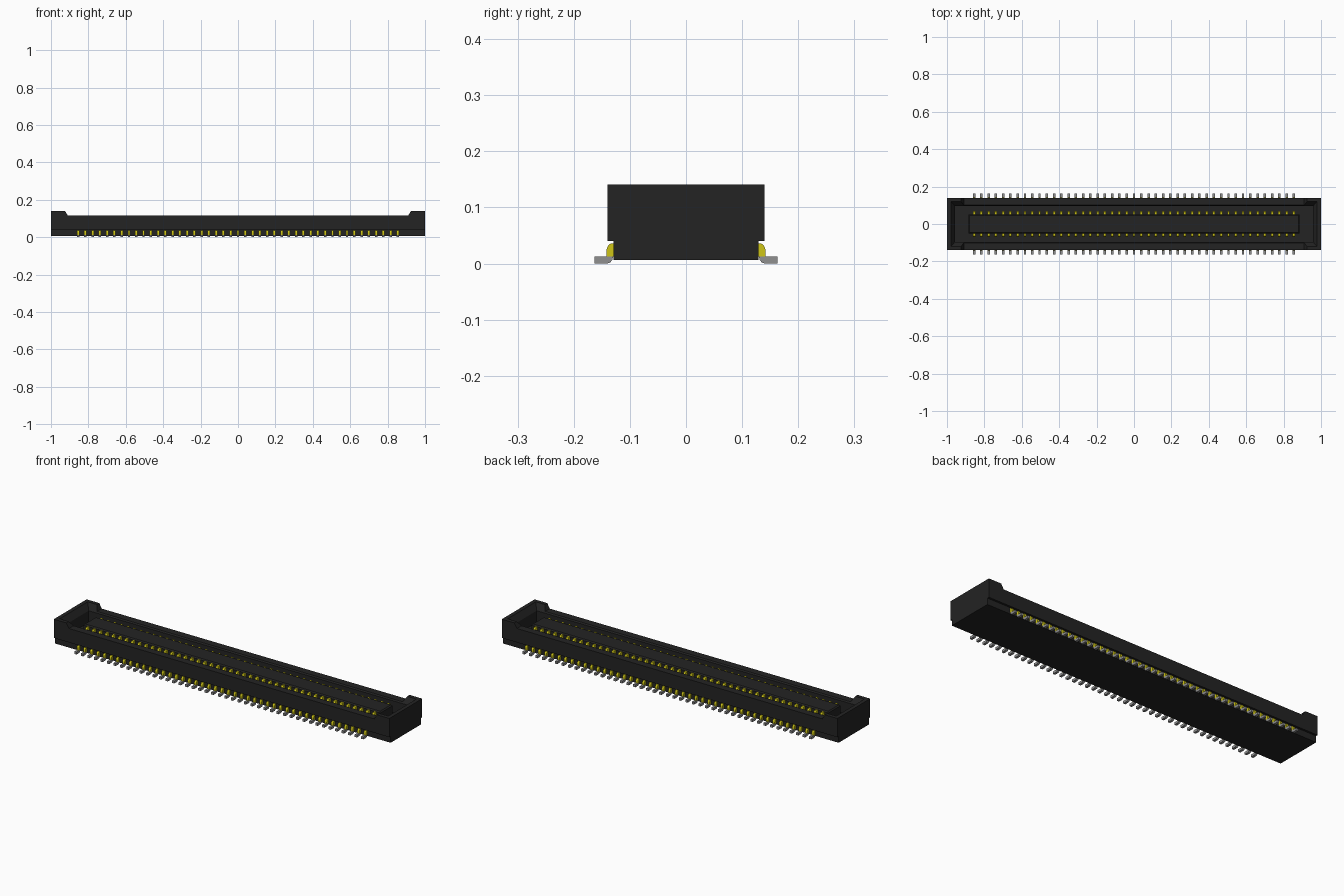
import bpy
import bmesh

if "Cube" in bpy.data.objects:
    bpy.data.objects.remove(bpy.data.objects["Cube"], do_unlink=True)


def material(name, rgb, rough=0.6):
    m = bpy.data.materials.new(name)
    m.use_nodes = True
    m.diffuse_color = (*rgb, 1)
    b = m.node_tree.nodes["Principled BSDF"]
    b.inputs["Base Color"].default_value = (*rgb, 1)
    b.inputs["Roughness"].default_value = rough
    return m


BLACK = material("black plastic", (0.017, 0.017, 0.017))
GOLD = material("gold plating", (0.62, 0.56, 0.008))
TIN = material("tin grey", (0.28, 0.28, 0.28))


def finish(name, bm, mat):
    bmesh.ops.recalc_face_normals(bm, faces=bm.faces)
    me = bpy.data.meshes.new(name)
    bm.to_mesh(me)
    bm.free()
    me.materials.append(mat)
    ob = bpy.data.objects.new(name, me)
    bpy.context.collection.objects.link(ob)
    return ob


def loft(bm, rings):
    """Skin a list of equal-length point rings and cap both ends."""
    vs = [[bm.verts.new(p) for p in r] for r in rings]
    n = len(vs[0])
    for a, b in zip(vs, vs[1:]):
        for i in range(n):
            j = (i + 1) % n
            bm.faces.new((a[i], a[j], b[j], b[i]))
    bm.faces.new(vs[0][::-1])
    bm.faces.new(vs[-1])


def rect(hx, hy, z):
    return [(-hx, -hy, z), (hx, -hy, z), (hx, hy, z), (-hx, hy, z)]


def apply_boolean(ob, cutter):
    mod = ob.modifiers.new("cavity", "BOOLEAN")
    mod.operation = "DIFFERENCE"
    mod.solver = "EXACT"
    mod.object = cutter
    bpy.context.view_layer.objects.active = ob
    bpy.ops.object.modifier_apply(modifier=mod.name)
    bpy.data.objects.remove(cutter, do_unlink=True)


# Housing: low long walls with raised ends
right = [(1, 0.04), (1, 0.141), (0.925, 0.141), (0.91, 0.115)]
outline = right + [(-x, z) for x, z in reversed(right)]
bm = bmesh.new()
loft(bm, [[(x, y, z) for x, z in outline] for y in (-0.14, 0.14)])
housing = finish("housing", bm, BLACK)

# Cavity that flares between the raised ends
bm = bmesh.new()
loft(bm, [rect(0.957, 0.096, 0.045), rect(0.957, 0.096, 0.108),
          rect(0.98, 0.12, 0.142), rect(0.98, 0.12, 0.16)])
cutter = finish("cavity_cutter", bm, BLACK)
cutter.hide_render = True
apply_boolean(housing, cutter)

# Narrower base below the walls
bm = bmesh.new()
loft(bm, [rect(1, 0.129, 0.006), rect(1, 0.129, 0.04)])
finish("base", bm, BLACK)

# Central tongue with a chamfered top
bm = bmesh.new()
loft(bm, [rect(0.885, 0.052, 0.045), rect(0.885, 0.052, 0.106),
          rect(0.879, 0.046, 0.112)])
finish("tongue", bm, BLACK)

# Contact rows: cross-sections in (outward y, z)
COUNT, FIRST, PITCH, HALF = 45, -0.855, 1.71 / 44, 0.0065
elbow = [(0.125, 0.013), (0.142, 0.013), (0.142, 0.024), (0.140, 0.030),
         (0.136, 0.035), (0.125, 0.037)]
foot = [(0.163, 0.0), (0.163, 0.013), (0.130, 0.013), (0.131, 0.007),
        (0.135, 0.002), (0.141, 0.0)]
blade = [(0.050, 0.045), (0.070, 0.045), (0.070, 0.098), (0.065, 0.106),
         (0.050, 0.106)]


def contact_row(name, profile, side, mat):
    bm = bmesh.new()
    for i in range(COUNT):
        cx = FIRST + i * PITCH
        loft(bm, [[(cx + s * HALF, side * y, z) for y, z in profile] for s in (-1, 1)])
    finish(name, bm, mat)


for side, label in ((-1, "front"), (1, "back")):
    contact_row(label + "_lead_elbows", elbow, side, GOLD)
    contact_row(label + "_solder_feet", foot, side, TIN)
    contact_row(label + "_contact_blades", blade, side, GOLD)
